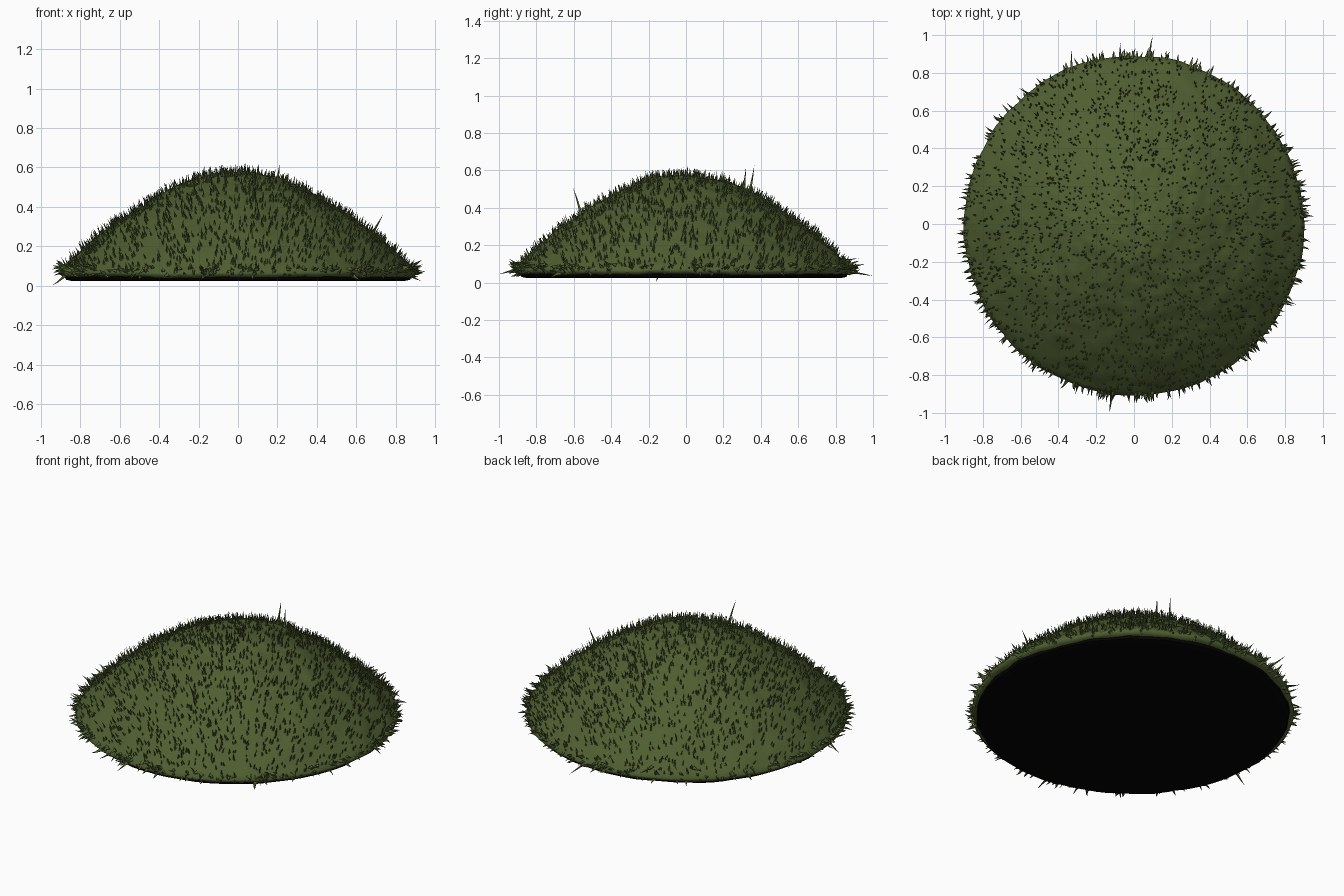
import bpy, bmesh, math, random
from mathutils import Vector, noise

if "Cube" in bpy.data.objects:
    bpy.data.objects.remove(bpy.data.objects["Cube"])

random.seed(7)

# Half profile of the mound: (radius, height)
PROFILE = [(0, .57), (.1, .567), (.2, .548), (.3, .508), (.4, .457), (.5, .40), (.6, .333),
           (.7, .258), (.8, .172), (.87, .105), (.9, .07), (.895, .05), (.86, .04)]
TOP = PROFILE[:11]
CENTRE = Vector((0, -.01, 0))


def material(name, rgb):
    m = bpy.data.materials.new(name)
    m.diffuse_color = (*rgb, 1)
    m.use_nodes = True
    m.node_tree.nodes["Principled BSDF"].inputs["Base Color"].default_value = m.diffuse_color
    return m


green = material("moss green", (.078, .112, .030))
black = material("soil black", (.001, .001, .001))


def make_object(name, bm, mat, smooth=True):
    bmesh.ops.recalc_face_normals(bm, faces=bm.faces)
    for f in bm.faces:
        f.smooth = smooth
    me = bpy.data.meshes.new(name)
    bm.to_mesh(me)
    bm.free()
    me.materials.append(mat)
    ob = bpy.data.objects.new(name, me)
    bpy.context.collection.objects.link(ob)
    return ob


def height(r):
    for (r0, z0), (r1, z1) in zip(TOP, TOP[1:]):
        if r <= r1:
            return z0 + (z1 - z0) * (r - r0) / (r1 - r0)
    return TOP[-1][1]


def surface_normal(r, a):
    slope = (height(min(r + .03, .9)) - height(max(r - .03, 0))) / (min(r + .03, .9) - max(r - .03, 0))
    return Vector((-slope * math.cos(a), -slope * math.sin(a), 1)).normalized()


def bump(p):
    return .011 * noise.noise(p * 4) + .007 * noise.noise(p * 13) + .004 * noise.noise(p * 28)


def mound_point(r, a, z=None):
    p = Vector((r * math.cos(a), r * math.sin(a), height(r) if z is None else z)) + CENTRE
    return p + surface_normal(min(r, .9), a) * bump(p)


# Bumpy mossy mound, with its rim turned under
SEG = 160
rings = [(r / 50 * .9, None) for r in range(1, 51)] + [(.9, .058), (.885, .045), (.855, .04)]
bm = bmesh.new()
tip = bm.verts.new(mound_point(0, 0))
prev = None
for r, z in rings:
    ring = [bm.verts.new(mound_point(r, 2 * math.pi * i / SEG, z)) for i in range(SEG)]
    for i in range(SEG):
        j = (i + 1) % SEG
        if prev is None:
            bm.faces.new((tip, ring[i], ring[j]))
        else:
            bm.faces.new((prev[i], ring[i], ring[j], prev[j]))
    prev = ring
make_object("moss_mound", bm, green)

# Black soil underside with a slightly ragged edge
bm = bmesh.new()
levels = []
for r, z in ((.84, .024), (.868, .03), (.875, .046)):
    levels.append([])
    for i in range(96):
        a = 2 * math.pi * i / 96
        d = r + .012 * noise.noise(Vector((math.cos(a), math.sin(a), 0)) * 6)
        levels[-1].append(bm.verts.new(Vector((d * math.cos(a), d * math.sin(a), z)) + CENTRE))
bm.faces.new(levels[0])
bm.faces.new(levels[-1])
for lo, hi in zip(levels, levels[1:]):
    for i in range(96):
        j = (i + 1) % 96
        bm.faces.new((lo[i], lo[j], hi[j], hi[i]))
make_object("soil_underside", bm, black, False)


# Curved tapering blade from base to tip
def blade(bm, base, tip, width, bend):
    axis = (tip - base).normalized()
    u = axis.orthogonal().normalized()
    v = axis.cross(u)
    last = None
    for t, w in ((0, 1.0), (.3, .5), (.65, .28)):
        c = base.lerp(tip, t) + bend * math.sin(math.pi * t)
        ring = [bm.verts.new(c + (u * math.cos(k * 2.094) + v * math.sin(k * 2.094)) * width * w)
                for k in range(3)]
        if last:
            for k in range(3):
                bm.faces.new((last[k], last[(k + 1) % 3], ring[(k + 1) % 3], ring[k]))
        last = ring
    end = bm.verts.new(tip)
    for k in range(3):
        bm.faces.new((last[k], last[(k + 1) % 3], end))


def jitter(s):
    return Vector([random.uniform(-s, s) for _ in range(3)])


# Short upright moss blades over the whole top
bm = bmesh.new()
for n in range(2600):
    r, a = .89 * math.sqrt(random.random()), random.uniform(0, 2 * math.pi)
    base = mound_point(r, a)
    nrm = surface_normal(r, a)
    d = (nrm * .5 + Vector((0, 0, .6)) + jitter(.25)).normalized()
    length = random.uniform(.022, .05)
    blade(bm, base - nrm * .006, base + d * length, random.uniform(.006, .010), jitter(.004))
make_object("moss_blades", bm, green)

# Wider spikes fringing the rim
bm = bmesh.new()
for n in range(330):
    a = random.uniform(0, 2 * math.pi)
    out = Vector((math.cos(a), math.sin(a), 0))
    base = out * .885 + CENTRE + Vector((0, 0, random.uniform(.05, .1)))
    d = (out + Vector((0, 0, random.uniform(-.45, .8))) + jitter(.3)).normalized()
    blade(bm, base, base + d * random.uniform(.03, .07), random.uniform(.010, .020), jitter(.006))
make_object("rim_spikes", bm, green)

# A few long stray blades: base and tip
STRAYS = [((.08, .87, .06), (.1, 1.0, .035)), ((-.12, -.9, .07), (-.13, -1.0, .045)),
          ((-.87, -.15, .06), (-.945, -.16, 0)), ((-.07, .87, .08), (-.07, .96, .1)),
          ((-.53, .68, .12), (-.61, .72, .14)), ((.68, -.1, .26), (.735, -.1, .36)),
          ((.1, -.56, .36), (.08, -.605, .51)), ((.03, .34, .48), (.04, .365, .625)),
          ((.1, .31, .5), (.1, .32, .61)), ((.03, .0, .56), (.035, .01, .622)),
          ((.2, .05, .54), (.21, .05, .615)), ((-.33, .8, .12), (-.33, .925, .13)),
          ((.88, .1, .07), (.94, .1, .06))]
bm = bmesh.new()
for b, t in STRAYS:
    blade(bm, Vector(b), Vector(t), .013, jitter(.004))
make_object("long_blades", bm, green)
